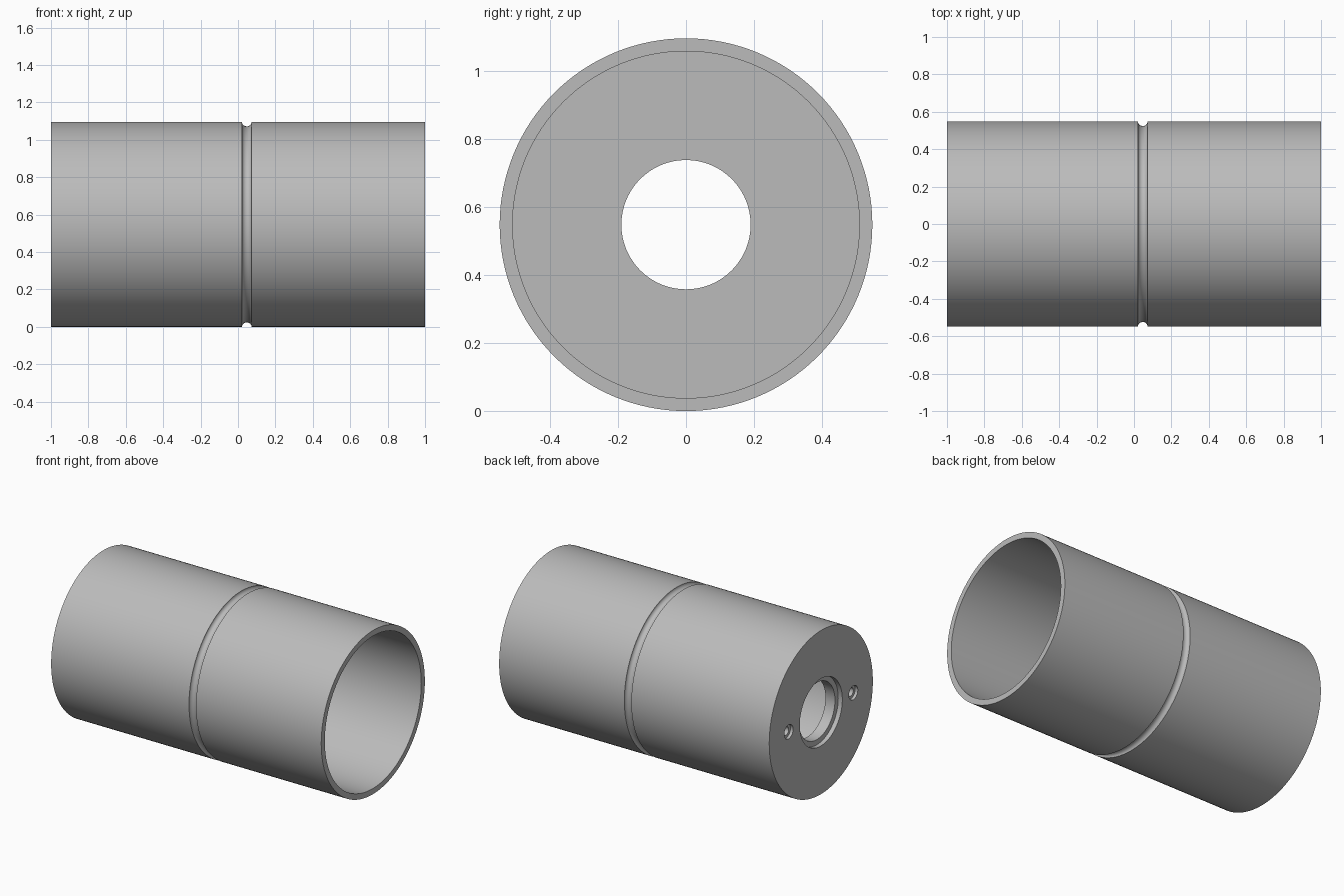
import bpy, bmesh, math
from mathutils import Matrix

if "Cube" in bpy.data.objects:
    bpy.data.objects.remove(bpy.data.objects["Cube"])

R = 0.548          # outer radius, also the height of the axis
INNER = 0.51       # wall bore
BORE = 0.19        # central hole
FLOOR = -0.9       # inside face of the closed end

steel = bpy.data.materials.new("grey steel")
steel.use_nodes = True
steel.diffuse_color = (0.5, 0.5, 0.5, 1)
steel.node_tree.nodes["Principled BSDF"].inputs["Base Color"].default_value = (0.5, 0.5, 0.5, 1)


def lathe(name, profile, y=0.0, steps=128):
    """Revolve a closed (x, radius) profile about a line parallel to x."""
    bm = bmesh.new()
    rings = []
    for i in range(steps):
        a = 2 * math.pi * i / steps
        rings.append([bm.verts.new((x, r * math.cos(a), r * math.sin(a))) for x, r in profile])
    n = len(profile)
    for i in range(steps):
        p, q = rings[i], rings[(i + 1) % steps]
        for j in range(n):
            k = (j + 1) % n
            bm.faces.new((p[j], p[k], q[k], q[j]))
    bmesh.ops.remove_doubles(bm, verts=bm.verts, dist=1e-5)
    bmesh.ops.dissolve_degenerate(bm, edges=bm.edges, dist=1e-5)
    bmesh.ops.recalc_face_normals(bm, faces=bm.faces)
    bmesh.ops.transform(bm, matrix=Matrix.Translation((0, y, R)), verts=bm.verts)
    mesh = bpy.data.meshes.new(name)
    bm.to_mesh(mesh)
    bm.free()
    mesh.materials.append(steel)
    obj = bpy.data.objects.new(name, mesh)
    bpy.context.collection.objects.link(obj)
    return obj


# Cup body: round-bottomed groove outside, stepped bore through the closed end
groove = [(0.047 - 0.026 * math.cos(math.pi * i / 12), R - 0.024 * math.sin(math.pi * i / 12))
          for i in range(13)]
profile = [(-1, R)] + groove + [(1, R), (1, INNER), (FLOOR, INNER), (FLOOR, BORE),
                                (-0.97, BORE), (-0.97, 0.225), (-1, 0.225)]
body = lathe("cup_body", profile)

# Two blind counterbored screw holes in the closed end
for side, y in (("left", 0.342), ("right", -0.342)):
    cutter = lathe(side + "_screw_hole_cutter",
                   [(-1.05, 0), (-1.05, 0.047), (-0.98, 0.047), (-0.98, 0.028),
                    (-0.93, 0.028), (-0.93, 0)], y, 32)
    cutter.hide_render = True
    cutter.hide_set(True)
    cut = body.modifiers.new(side + " screw hole", 'BOOLEAN')
    cut.operation = 'DIFFERENCE'
    cut.solver = 'EXACT'
    cut.object = cutter

# Apply the cuts, then shade smooth with sharp rims
bpy.context.view_layer.objects.active = body
body.select_set(True)
for m in list(body.modifiers):
    bpy.ops.object.modifier_apply(modifier=m.name)
bpy.ops.object.shade_smooth_by_angle(angle=math.radians(30))
